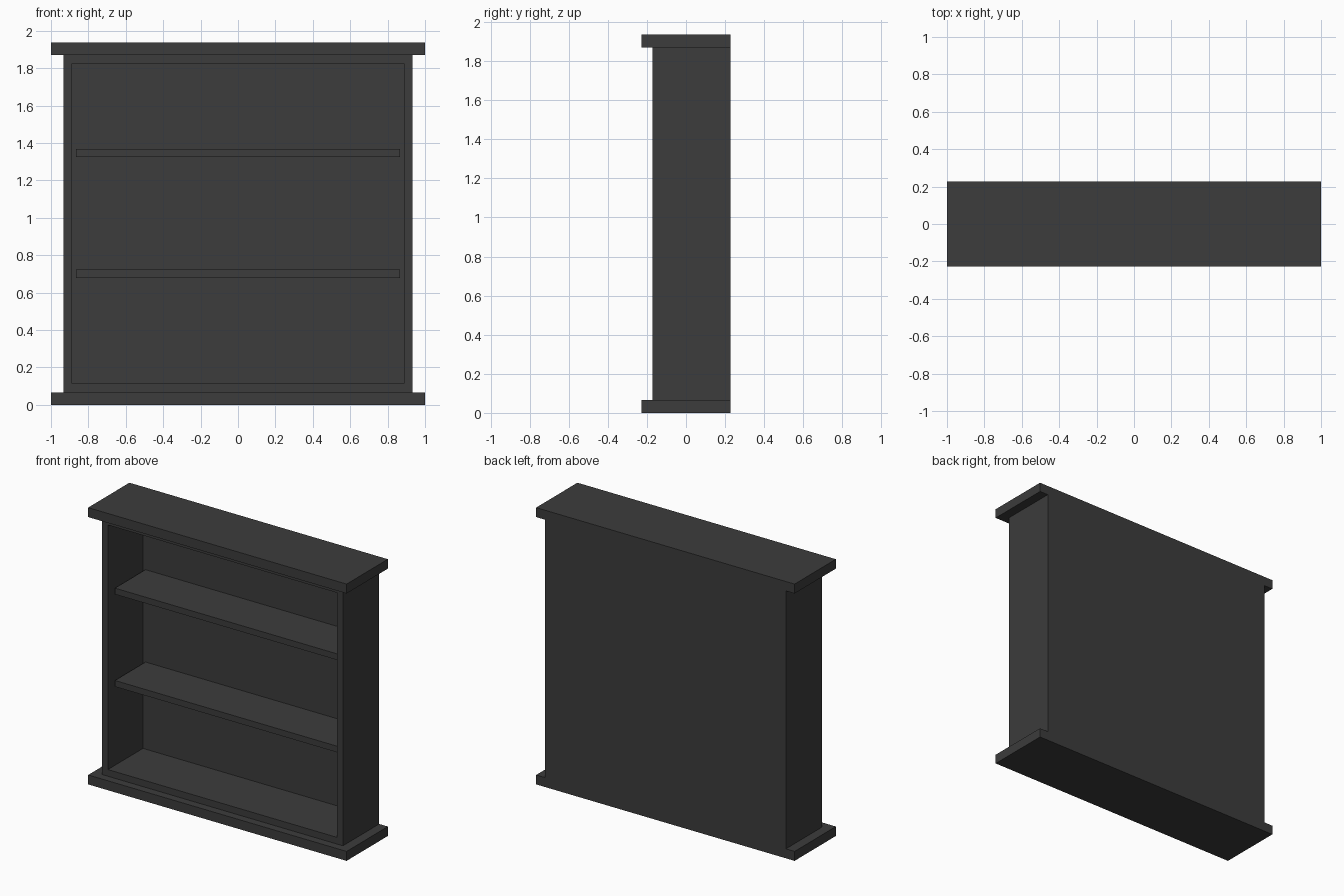
import bpy
import bmesh
from mathutils import Vector

default = bpy.data.objects.get("Cube")
if default:
    bpy.data.objects.remove(default, do_unlink=True)

# Single dark finish
charcoal = bpy.data.materials.new("charcoal_wood")
charcoal.use_nodes = True
charcoal.diffuse_color = (0.045, 0.045, 0.045, 1)
shader = next(n for n in charcoal.node_tree.nodes if n.type == "BSDF_PRINCIPLED")
shader.inputs["Base Color"].default_value = charcoal.diffuse_color

BACK = 0.228        # back plane shared by the body and both slabs
BODY_FRONT = -0.172
HALF_WIDTH = 0.933
BOARD = 0.066       # thickness of slabs and frame boards
HEIGHT = 1.936
PANEL = 0.012       # back panel thickness


def box_mesh(low, high):
    low, high = Vector(low), Vector(high)
    bm = bmesh.new()
    bmesh.ops.create_cube(bm, size=1)
    bmesh.ops.scale(bm, vec=high - low, verts=bm.verts)
    bmesh.ops.translate(bm, vec=(low + high) / 2, verts=bm.verts)
    return bm


def add_part(name, bm):
    mesh = bpy.data.meshes.new(name)
    bm.to_mesh(mesh)
    bm.free()
    mesh.materials.append(charcoal)
    part = bpy.data.objects.new(name, mesh)
    bpy.context.collection.objects.link(part)
    return part


# Overhanging base and top slabs
for name, z in (("base_slab", 0), ("top_slab", HEIGHT - BOARD)):
    add_part(name, box_mesh((-1, -BACK, z), (1, BACK, z + BOARD)))

# Carcass: a box whose front is inset and pushed back to form the open interior
carcass = box_mesh((-HALF_WIDTH, BODY_FRONT, BOARD),
                   (HALF_WIDTH, BACK, HEIGHT - BOARD))
carcass.normal_update()
front = min(carcass.faces, key=lambda f: f.calc_center_median().y)
bmesh.ops.inset_region(carcass, faces=[front], thickness=BOARD)
opening = bmesh.ops.extrude_discrete_faces(carcass, faces=[front])["faces"][0]
bmesh.ops.translate(carcass, verts=opening.verts,
                    vec=(0, BACK - PANEL - BODY_FRONT, 0))
add_part("carcass", carcass)

# Two shelves, set back from the front frame
inner = HALF_WIDTH - BOARD
for name, z in (("lower_shelf", 0.679), ("upper_shelf", 1.325)):
    add_part(name, box_mesh((-inner, -0.122, z), (inner, BACK - PANEL, z + 0.043)))
